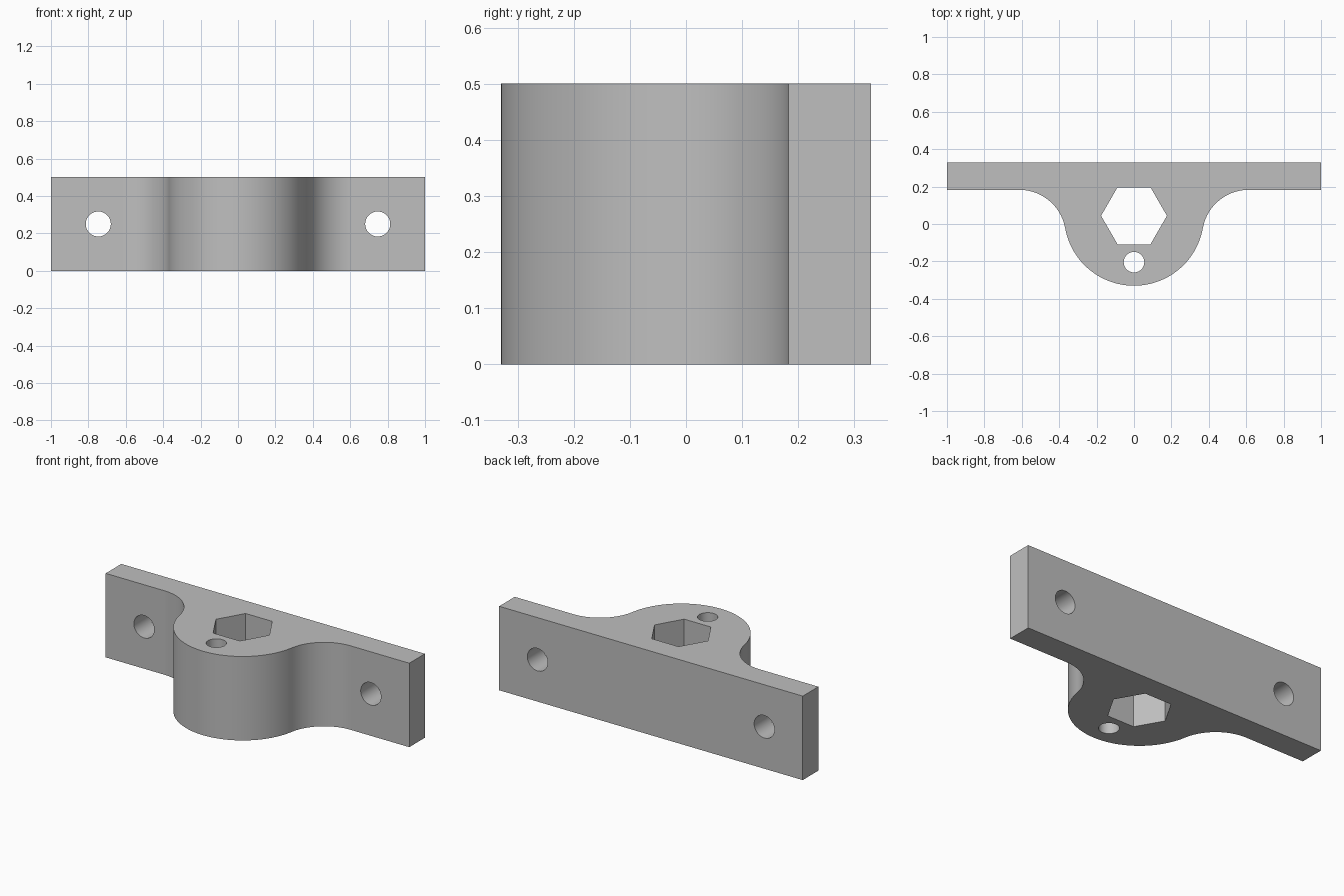
import bpy, bmesh
from math import pi, sin, cos, sqrt, atan2, radians

if "Cube" in bpy.data.objects:
    bpy.data.objects.remove(bpy.data.objects["Cube"])

HEIGHT = 0.5
BACK, FACE = 0.33, 0.183          # mounting plate back and front
BOSS_Y, BOSS_R = 0.044, 0.374     # round boss
FILLET_R = 0.25                   # blend between boss and plate

grey = bpy.data.materials.new("Plain grey")
grey.use_nodes = True
colour = (0.52, 0.52, 0.52, 1)
grey.diffuse_color = colour
grey.node_tree.nodes["Principled BSDF"].inputs["Base Color"].default_value = colour


def arc(cx, cy, r, start, end, steps):
    angles = [start + (end - start) * i / steps for i in range(steps + 1)]
    return [(cx + r * cos(a), cy + r * sin(a)) for a in angles]


def prism(name, outline, height):
    """Extrude a closed outline upward from z = 0."""
    bm = bmesh.new()
    base = bm.faces.new([bm.verts.new((x, y, 0)) for x, y in outline])
    top = bmesh.ops.extrude_face_region(bm, geom=[base])["geom"]
    verts = [v for v in top if isinstance(v, bmesh.types.BMVert)]
    bmesh.ops.translate(bm, verts=verts, vec=(0, 0, height))
    bmesh.ops.recalc_face_normals(bm, faces=bm.faces)
    mesh = bpy.data.meshes.new(name)
    bm.to_mesh(mesh)
    bm.free()
    mesh.materials.append(grey)
    obj = bpy.data.objects.new(name, mesh)
    bpy.context.collection.objects.link(obj)
    return obj


def cut(target, cutter):
    cutter.hide_render = True
    mod = target.modifiers.new("Cut", "BOOLEAN")
    mod.operation, mod.solver, mod.object = "DIFFERENCE", "EXACT", cutter
    bpy.context.view_layer.objects.active = target
    bpy.ops.object.modifier_apply(modifier=mod.name)
    bpy.data.objects.remove(cutter)


# Bracket outline: right half from the boss front to the back corner, mirrored
fillet_y = FACE - FILLET_R
fillet_x = sqrt((BOSS_R + FILLET_R) ** 2 - (BOSS_Y - fillet_y) ** 2)
tangent = atan2(fillet_y - BOSS_Y, fillet_x)
half = arc(0, BOSS_Y, BOSS_R, -pi / 2, tangent, 32)
half += arc(fillet_x, fillet_y, FILLET_R, pi + tangent, pi / 2, 24)[1:]
half += [(1, FACE), (1, BACK)]
outline = half + [(-x, y) for x, y in reversed(half[1:])]
bracket = prism("bracket", outline, HEIGHT)

# Hexagonal socket and small pin hole through the boss
for name, y, r, sides in (("hex_cutter", BOSS_Y, 0.176, 6),
                          ("pin_cutter", -0.204, 0.055, 40)):
    cutter = prism(name, arc(0, y, r, 0, 2 * pi, sides)[:-1], 1)
    cutter.location.z = -0.25
    cut(bracket, cutter)

# Screw holes through the plate
for side in (-1, 1):
    cutter = prism("screw_cutter", arc(0, 0, 0.067, 0, 2 * pi, 48)[:-1], 1)
    cutter.rotation_euler.x = radians(90)
    cutter.location = (side * 0.747, 0.7, HEIGHT / 2)
    cut(bracket, cutter)

bpy.ops.object.select_all(action="DESELECT")
bracket.select_set(True)
bpy.context.view_layer.objects.active = bracket
bpy.ops.object.shade_smooth_by_angle(angle=radians(30))
